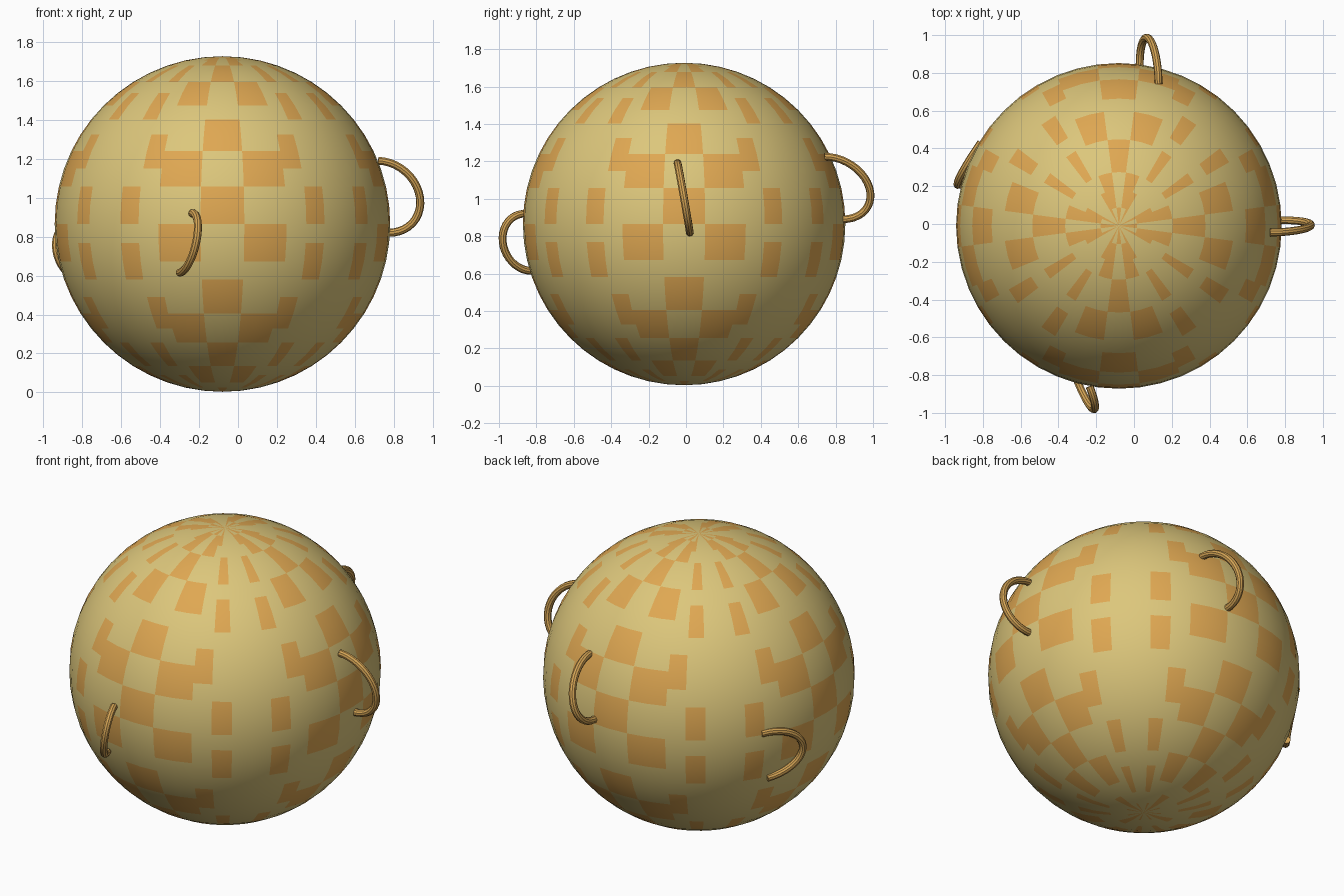
import bpy, bmesh, math
from mathutils import Vector

cube = bpy.data.objects.get("Cube")
if cube:
    bpy.data.objects.remove(cube, do_unlink=True)


def material(name, rgb):
    m = bpy.data.materials.new(name)
    m.use_nodes = True
    m.diffuse_color = (*rgb, 1)
    m.node_tree.nodes["Principled BSDF"].inputs["Base Color"].default_value = (*rgb, 1)
    return m


sand = material("sand", (0.72, 0.57, 0.20))
orange = material("orange", (0.74, 0.39, 0.085))
amber = material("amber", (0.66, 0.37, 0.09))

COLUMNS, ROWS, RADIUS = 48, 28, 0.862


def is_orange(col, row):
    """Patchwork: a checkered band on each side, with loose squares between."""
    c = col % 12
    c = min(c, 11 - c)          # mirrored inside each quarter
    k = row % 9
    if c == 0:
        return k in (0, 1, 4, 5)
    if c in (1, 2):
        return k in (2, 3, 7, 8)
    if c == 3:
        return k in (3, 4)
    if c == 4:
        return k in (0, 1, 6, 7)
    return False


# Ball with patchwork squares
bm = bmesh.new()
bmesh.ops.create_uvsphere(bm, u_segments=COLUMNS, v_segments=ROWS, radius=RADIUS)
for f in bm.faces:
    p = f.calc_center_median()
    azimuth = math.atan2(p.x, -p.y)
    latitude = math.atan2(p.z, math.hypot(p.x, p.y))
    col = math.floor(azimuth / (math.tau / COLUMNS))
    row = math.floor(latitude / (math.pi / ROWS))
    f.material_index = int(is_orange(col, row))
    f.smooth = True
mesh = bpy.data.meshes.new("ball")
bm.to_mesh(mesh)
bm.free()
mesh.materials.append(sand)
mesh.materials.append(orange)
ball = bpy.data.objects.new("ball", mesh)
ball.location = (-0.08, -0.01, 0.865)
bpy.context.collection.objects.link(ball)


def hook(name, start, peak, end, steps=20):
    """Round wire loop running from start over peak to end."""
    start, peak, end = Vector(start), Vector(peak), Vector(end)
    mid = (start + end) / 2
    curve = bpy.data.curves.new(name, "CURVE")
    curve.dimensions = "3D"
    curve.bevel_depth = 0.021
    curve.bevel_resolution = 3
    curve.use_fill_caps = True
    spline = curve.splines.new("POLY")
    spline.points.add(steps)
    for i, pt in enumerate(spline.points):
        t = math.pi * i / steps
        pt.co = (*(mid + (start - mid) * math.cos(t) + (peak - mid) * math.sin(t)), 1)
    curve.materials.append(amber)
    ob = bpy.data.objects.new(name, curve)
    bpy.context.collection.objects.link(ob)
    bpy.ops.object.select_all(action="DESELECT")
    ob.select_set(True)
    bpy.context.view_layer.objects.active = ob
    bpy.ops.object.convert(target="MESH")
    bpy.ops.object.shade_smooth_by_angle()


# Four wire hooks around the ball
hook("front_hook", (-0.235, -0.86, 0.92), (-0.215, -0.98, 0.77), (-0.30, -0.83, 0.615))
hook("back_hook", (0.13, 0.74, 1.225), (0.08, 0.98, 1.06), (0.03, 0.84, 0.89))
hook("left_hook", (0.72, -0.045, 1.19), (0.935, -0.01, 1.0), (0.77, 0.02, 0.82))
hook("right_hook", (-0.81, 0.43, 0.87), (-0.935, 0.21, 0.75), (-0.80, 0.36, 0.57))
